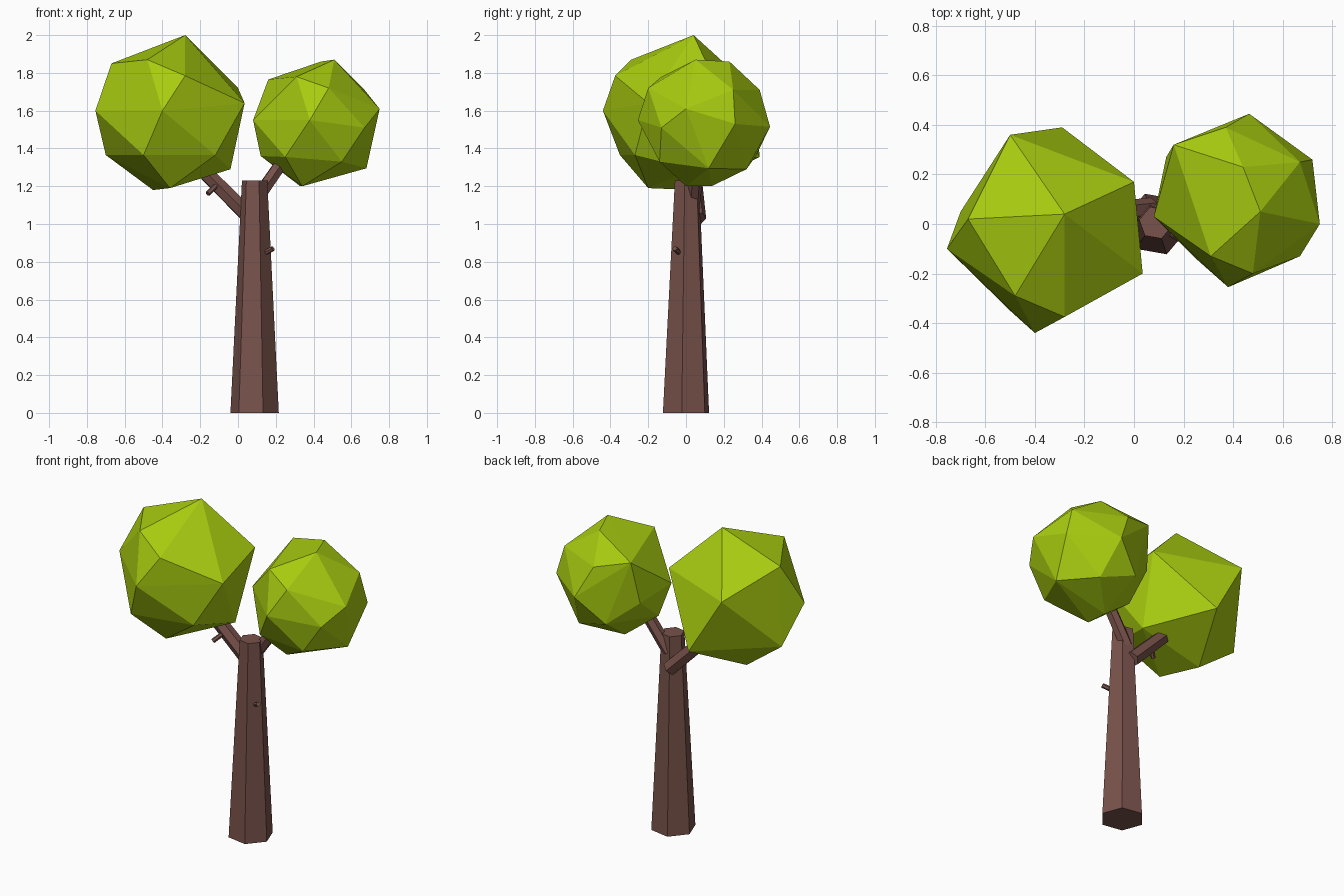
import bpy
import bmesh
import math
from mathutils import Vector

if "Cube" in bpy.data.objects:
    bpy.data.objects.remove(bpy.data.objects["Cube"], do_unlink=True)


def make_material(name, colour):
    """Flat colour shared by the viewport and the render."""
    material = bpy.data.materials.new(name)
    material.use_nodes = True
    material.diffuse_color = colour
    material.node_tree.nodes["Principled BSDF"].inputs["Base Color"].default_value = colour
    return material


bark = make_material("bark brown", (0.19, 0.085, 0.07, 1))
leaves = make_material("leaf green", (0.39, 0.6, 0.005, 1))


def finish(name, bm, material):
    """Turn a bmesh into a named, flat-shaded object."""
    bmesh.ops.recalc_face_normals(bm, faces=bm.faces[:])
    mesh = bpy.data.meshes.new(name)
    bm.to_mesh(mesh)
    bm.free()
    mesh.materials.append(material)
    model_part = bpy.data.objects.new(name, mesh)
    bpy.context.collection.objects.link(model_part)
    return model_part


def limb(name, start, end, start_radius, end_radius, sides=6, turn=0):
    """Tapered, flat-sided, capped wood running from start to end."""
    start, end = Vector(start), Vector(end)
    axis = end - start
    side = Vector((1, 0, 0))
    if abs(axis.x) > 1e-6:
        side = axis.cross(Vector((0, 0, 1))).normalized()
    across = axis.normalized().cross(side)
    bm = bmesh.new()
    rings = []
    for centre, radius in ((start, start_radius), (end, end_radius)):
        ring = []
        for i in range(sides):
            angle = math.radians(turn) + math.tau * i / sides
            offset = side * math.cos(angle) + across * math.sin(angle)
            ring.append(bm.verts.new(centre + offset * radius))
        rings.append(ring)
    lower, upper = rings
    for i in range(sides):
        j = (i + 1) % sides
        bm.faces.new((lower[i], lower[j], upper[j], upper[i]))
    bm.faces.new(lower)
    bm.faces.new(upper)
    return finish(name, bm, material=bark)


def crown(name, corners):
    """Faceted clump of leaves wrapped tightly around its corners."""
    bm = bmesh.new()
    for corner in corners:
        bm.verts.new(corner)
    hull = bmesh.ops.convex_hull(bm, input=bm.verts[:])
    loose = [v for v in hull["geom_interior"] if isinstance(v, bmesh.types.BMVert)]
    bmesh.ops.delete(bm, geom=loose, context="VERTS")
    return finish(name, bm, material=leaves)


# Trunk and the two main branches
limb("trunk", (.088, 0, 0), (.088, .005, 1.23), .13, .068, turn=50)
limb("right_branch", (.07, .06, 1.03), (-.25, .03, 1.35), .047, .042)
limb("left_branch", (.09, .04, 1.12), (.27, .06, 1.38), .038, .036)

# Short broken twigs
limb("branch_twig", (-.11, .02, 1.21), (-.16, -.02, 1.16), .014, .014)
limb("trunk_twig", (.12, -.02, .835), (.185, -.06, .87), .014, .014)

# Large crown: upper, middle and lower corners
crown("right_crown", [
    (-.28, .04, 2), (-.48, -.29, 1.87), (-.67, .02, 1.85),
    (-.28, -.375, 1.785), (0, .17, 1.72), (-.5, .36, 1.71),
    (.035, -.2, 1.64), (-.4, -.44, 1.6), (-.755, -.1, 1.6),
    (-.7, .05, 1.365), (-.5, -.35, 1.365), (-.12, -.27, 1.365),
    (-.29, .39, 1.355), (-.04, .03, 1.29), (-.36, -.2, 1.19),
    (-.45, .04, 1.18),
])

# Small crown: upper, middle and lower corners
crown("left_crown", [
    (.51, .05, 1.87), (.44, .23, 1.86), (.31, -.13, 1.78),
    (.16, .32, 1.765), (.48, -.2, 1.72), (.37, .39, 1.71),
    (.67, .25, 1.71), (.75, 0, 1.61), (.38, -.255, 1.55),
    (.08, .03, 1.55), (.72, .26, 1.53), (.465, .445, 1.515),
    (.67, -.13, 1.51), (.13, .27, 1.5), (.12, .1, 1.36),
    (.3, .37, 1.36), (.25, -.14, 1.355), (.55, -.14, 1.33),
    (.68, .12, 1.295), (.52, .32, 1.29), (.34, 0, 1.2),
    (.33, .135, 1.2),
])
